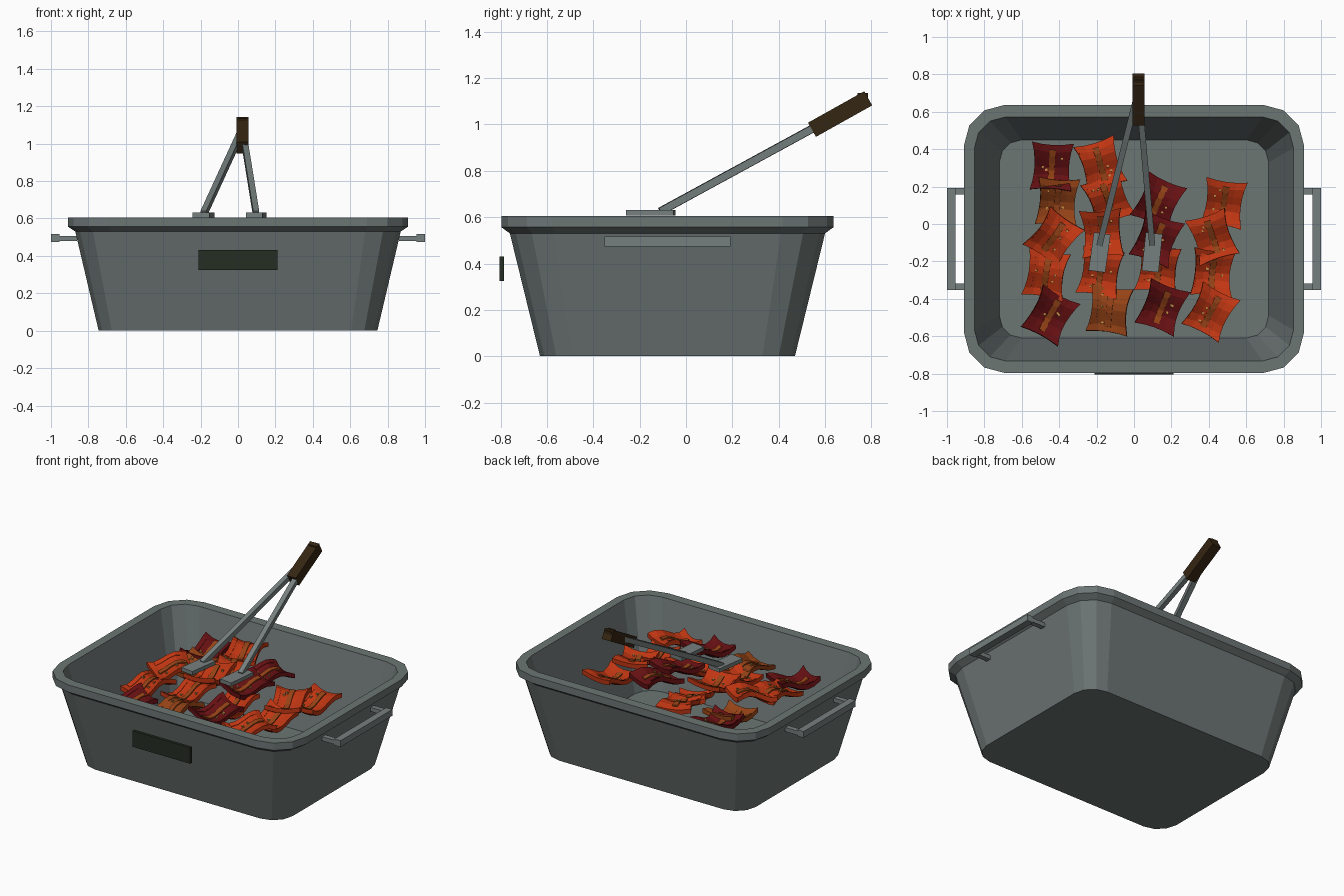
import bpy, bmesh, math, random
from mathutils import Vector, Matrix

if "Cube" in bpy.data.objects:
    bpy.data.objects.remove(bpy.data.objects["Cube"])

random.seed(4)
CY = -0.08  # centre of the pan in y


def mat(name, rgb):
    m = bpy.data.materials.new(name)
    m.diffuse_color = (*rgb, 1)
    m.use_nodes = True
    m.node_tree.nodes["Principled BSDF"].inputs["Base Color"].default_value = m.diffuse_color
    return m


STEEL = mat("pan_steel", (0.15, 0.18, 0.175))
TONG = mat("tong_steel", (0.18, 0.215, 0.21))
PLATE = mat("dark_plate", (0.018, 0.026, 0.016))
WOOD = mat("dark_wood", (0.036, 0.019, 0.006))
ORANGE = mat("orange_meat", (0.52, 0.036, 0.006))
RED = mat("dark_red_meat", (0.13, 0.005, 0.006))
BROWN = mat("brown_fat", (0.30, 0.055, 0.008))
TAN = mat("tan_spice", (0.55, 0.26, 0.06))


def finish(bm, name, mats):
    bmesh.ops.recalc_face_normals(bm, faces=bm.faces)
    me = bpy.data.meshes.new(name)
    bm.to_mesh(me)
    bm.free()
    for m in mats:
        me.materials.append(m)
    ob = bpy.data.objects.new(name, me)
    bpy.context.collection.objects.link(ob)
    return ob


def box(name, centre, size, m, rot=None):
    bm = bmesh.new()
    bmesh.ops.create_cube(bm, size=1)
    M = Matrix.Translation(centre) @ (rot or Matrix()) @ Matrix.Diagonal((*size, 1))
    bmesh.ops.transform(bm, matrix=M, verts=bm.verts)
    return finish(bm, name, [m])


def bar(name, a, b, w, m):
    a, b = Vector(a), Vector(b)
    d = b - a
    yaw = Matrix.Rotation(math.atan2(-d.x, d.y), 4, 'Z')
    pitch = Matrix.Rotation(math.atan2(d.z, d.xy.length), 4, 'X')
    return box(name, (a + b) / 2, (w, d.length, w), m, yaw @ pitch)


def rounded_ring(bm, hx, hy, r, z, seg=3):
    ring = []
    for k, (sx, sy) in enumerate([(1, 1), (-1, 1), (-1, -1), (1, -1)]):
        for i in range(seg + 1):
            a = math.pi / 2 * (k + i / seg)
            ring.append(bm.verts.new((sx * (hx - r) + r * math.cos(a),
                                      CY + sy * (hy - r) + r * math.sin(a), z)))
    return ring


# Pan: tapered tub with rolled rim and hollow inside
bm = bmesh.new()
levels = [(0.745, 0.55, 0.14, 0), (0.87, 0.68, 0.19, 0.53), (0.91, 0.717, 0.22, 0.557),
          (0.91, 0.717, 0.22, 0.605), (0.853, 0.652, 0.165, 0.605), (0.72, 0.53, 0.12, 0.045)]
rings = [rounded_ring(bm, *l) for l in levels]
for lo, hi in zip(rings, rings[1:]):
    n = len(lo)
    for i in range(n):
        bm.faces.new((lo[i], lo[(i + 1) % n], hi[(i + 1) % n], hi[i]))
bm.faces.new(rings[0][::-1])
bm.faces.new(rings[-1])
finish(bm, "pan", [STEEL])

# Side handles and front plate
for s, side in ((1, "right"), (-1, "left")):
    box(side + "_grip", (s * 0.977, CY, 0.495), (0.046, 0.545, 0.042), TONG)
    for e in (1, -1):
        box(side + "_grip_arm", (s * 0.912, CY + e * 0.255, 0.493), (0.1, 0.034, 0.027), TONG)
box("front_plate", (0, -0.795, 0.378), (0.425, 0.02, 0.106), PLATE)

# Tongs: two heads, two arms, wooden handle and pin
for side, x, turn in (("left", -0.184, -8), ("right", 0.097, -6)):
    box(side + "_tong_head", (x, -0.152, 0.619), (0.09, 0.205, 0.025), TONG,
        Matrix.Rotation(math.radians(turn), 4, 'Z'))
    bar(side + "_tong_arm", (x, -0.11, 0.625), (0.024, 0.72, 1.077), 0.032, TONG)
TILT = Matrix.Rotation(math.radians(29.2), 4, 'X')
box("tong_handle", (0.024, 0.665, 1.045), (0.066, 0.278, 0.07), WOOD, TILT)
box("tong_pin", (0.024, 0.763, 1.11), (0.05, 0.045, 0.05), WOOD)


# Food pieces: wavy slabs with pinched sides, a fat stripe and specks
def height(u, v, ph):
    return 0.028 * math.sin(2.6 * v + ph) + 0.022 * u * u + 0.012 * v * v


def slab(bm, us, vs, point, thick, index):
    top = [[bm.verts.new(point(u, v)) for u in us] for v in vs]
    bot = [[bm.verts.new(p.co - Vector((0, 0, thick))) for p in row] for row in top]
    faces = []
    nv, nu = len(vs), len(us)
    for j in range(nv - 1):
        for i in range(nu - 1):
            for g in (top, bot):
                faces.append(bm.faces.new((g[j][i], g[j][i + 1], g[j + 1][i + 1], g[j + 1][i])))
    edge = ([(0, i) for i in range(nu)] + [(j, nu - 1) for j in range(1, nv)] +
            [(nv - 1, i) for i in range(nu - 2, -1, -1)] + [(j, 0) for j in range(nv - 2, 0, -1)])
    for (a, b), (c, d) in zip(edge, edge[1:] + edge[:1]):
        faces.append(bm.faces.new((top[a][b], top[c][d], bot[c][d], bot[a][b])))
    for f in faces:
        f.material_index = index


def piece(x, y, z, turn, m):
    ph = random.uniform(-1.2, 1.2)
    bm = bmesh.new()

    def point(u, v, lift=0.0):
        w = 0.092 + 0.02 * v * v
        return Vector((u * w, v * (0.115 + 0.012 * u * u), height(u, v, ph) + lift))

    line = lambda n, s: [s * (2 * i / n - 1) for i in range(n + 1)]
    slab(bm, line(4, 1), line(6, 1), point, 0.03, 0)
    slab(bm, line(1, 0.17), line(5, 0.78), lambda u, v: point(u, v, 0.009), 0.012, 1)
    slab(bm, [-0.92, -0.68], line(4, 0.7), lambda u, v: point(u, v, 0.004), 0.008, 0)
    for _ in range(3):
        p = point(random.choice((-1, 1)) * random.uniform(0.28, 0.6), random.uniform(-0.7, 0.7), 0.003)
        bmesh.ops.create_cube(bm, size=0.012, matrix=Matrix.Translation(p))
        for f in bm.faces[:]:
            if f.calc_area() < 0.00016 and (f.calc_center_median() - p).length < 0.0065:
                f.material_index = 2
    ob = finish(bm, "food_piece", [m, BROWN, TAN])
    ob.location = (x, y, z)
    ob.rotation_euler = (math.radians(random.uniform(-6, 6)), math.radians(random.uniform(-6, 6)),
                         math.radians(turn))


for p in [(-0.44, 0.305, 0.47, -3, RED), (-0.41, 0.12, 0.44, -4, BROWN),
          (-0.43, -0.07, 0.51, -35, ORANGE), (-0.47, -0.27, 0.46, -10, ORANGE),
          (-0.45, -0.49, 0.44, -28, RED), (-0.18, 0.32, 0.53, 17, ORANGE),
          (-0.14, 0.13, 0.49, 22, ORANGE), (-0.17, -0.05, 0.52, 4, ORANGE),
          (-0.18, -0.26, 0.48, -10, ORANGE), (-0.13, -0.46, 0.47, -8, BROWN),
          (0.13, 0.12, 0.54, -24, RED), (0.12, -0.08, 0.54, -20, RED),
          (0.13, -0.24, 0.47, -8, ORANGE), (0.15, -0.445, 0.51, -20, RED),
          (0.48, 0.11, 0.45, -8, ORANGE), (0.42, -0.07, 0.51, 18, ORANGE),
          (0.42, -0.26, 0.46, -5, ORANGE), (0.41, -0.47, 0.49, -27, ORANGE)]:
    piece(*p)
